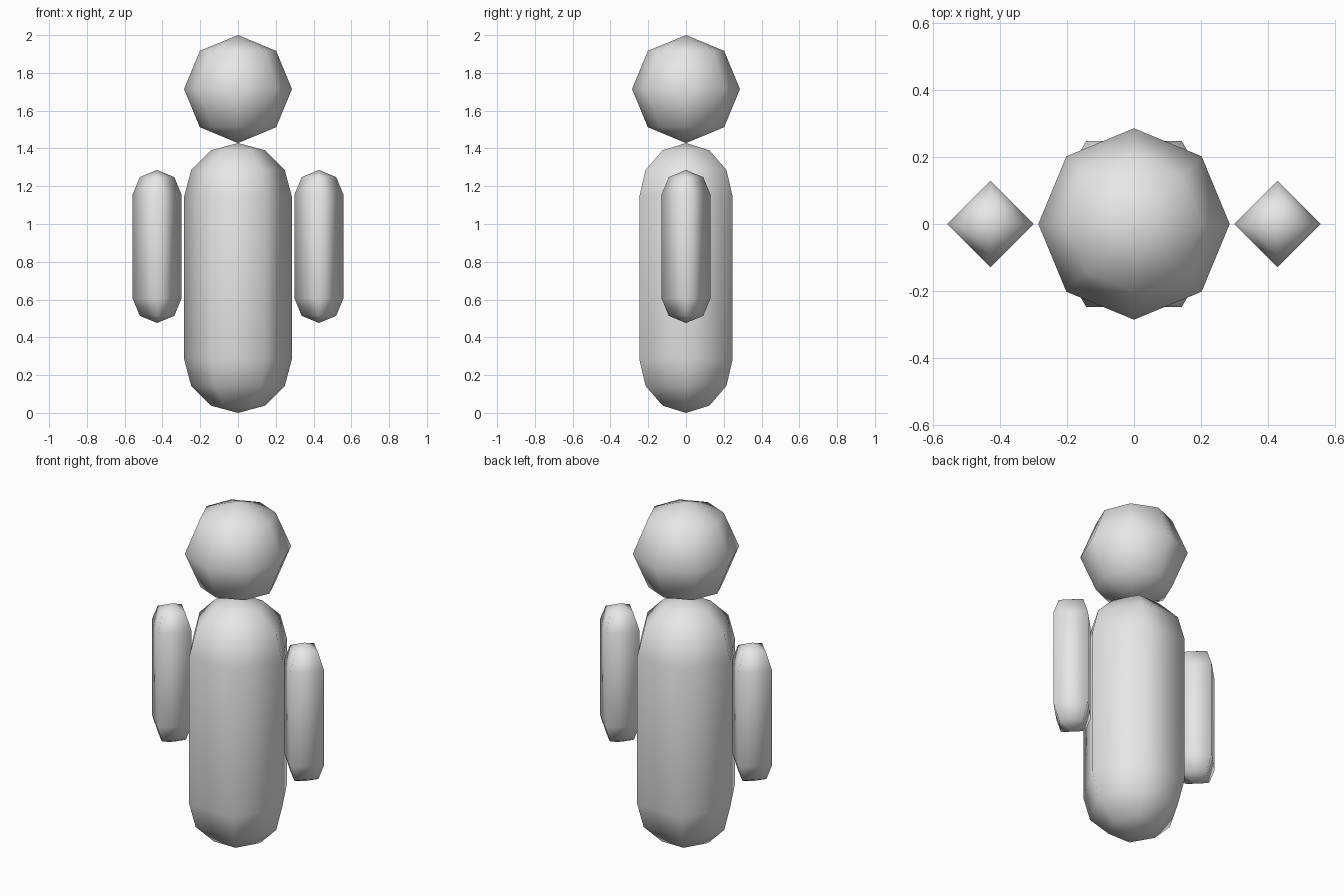
import bpy, bmesh
from math import pi, sin, cos

cube = bpy.data.objects.get("Cube")
if cube:
    bpy.data.objects.remove(cube, do_unlink=True)

GREY = (0.8, 0.8, 0.8, 1.0)
grey = bpy.data.materials.new("light grey")
grey.use_nodes = True
grey.diffuse_color = GREY
grey.node_tree.nodes["Principled BSDF"].inputs["Base Color"].default_value = GREY


def capsule(name, x, bottom, top, radius, sides, steps):
    """Round-ended column; becomes a sphere when top - bottom = 2 * radius."""
    bm = bmesh.new()
    low, high = bottom + radius, top - radius
    # Profile of (radius, height) rings between the two poles
    arc = [i * pi / 2 / steps for i in range(1, steps + 1)]
    profile = [(radius * sin(a), low - radius * cos(a)) for a in arc]
    upper = [(radius * sin(a), high + radius * cos(a)) for a in reversed(arc)]
    profile += upper if high - low > 1e-4 else upper[1:]
    rings = [[bm.verts.new((r * cos(2 * pi * k / sides), r * sin(2 * pi * k / sides), z))
              for k in range(sides)] for r, z in profile]
    south, north = bm.verts.new((0, 0, bottom)), bm.verts.new((0, 0, top))
    for k in range(sides):
        n = (k + 1) % sides
        bm.faces.new((south, rings[0][n], rings[0][k]))
        bm.faces.new((north, rings[-1][k], rings[-1][n]))
        for a, b in zip(rings, rings[1:]):
            bm.faces.new((a[k], a[n], b[n], b[k]))
    for f in bm.faces:
        f.smooth = True
    mesh = bpy.data.meshes.new(name)
    bm.to_mesh(mesh)
    bm.free()
    mesh.materials.append(grey)
    obj = bpy.data.objects.new(name, mesh)
    obj.location.x = x
    bpy.context.collection.objects.link(obj)
    return obj


# Body, head and a pair of floating arms
R = 2 / 7
capsule("body", 0, 0, 5 * R, R, 6, 3)
capsule("head", 0, 5 * R, 7 * R, R, 8, 2)
for side, sign in (("left", 1), ("right", -1)):
    capsule(side + "_arm", sign * 1.5 * R, 0.476, 1.286, 0.129, 4, 2)
